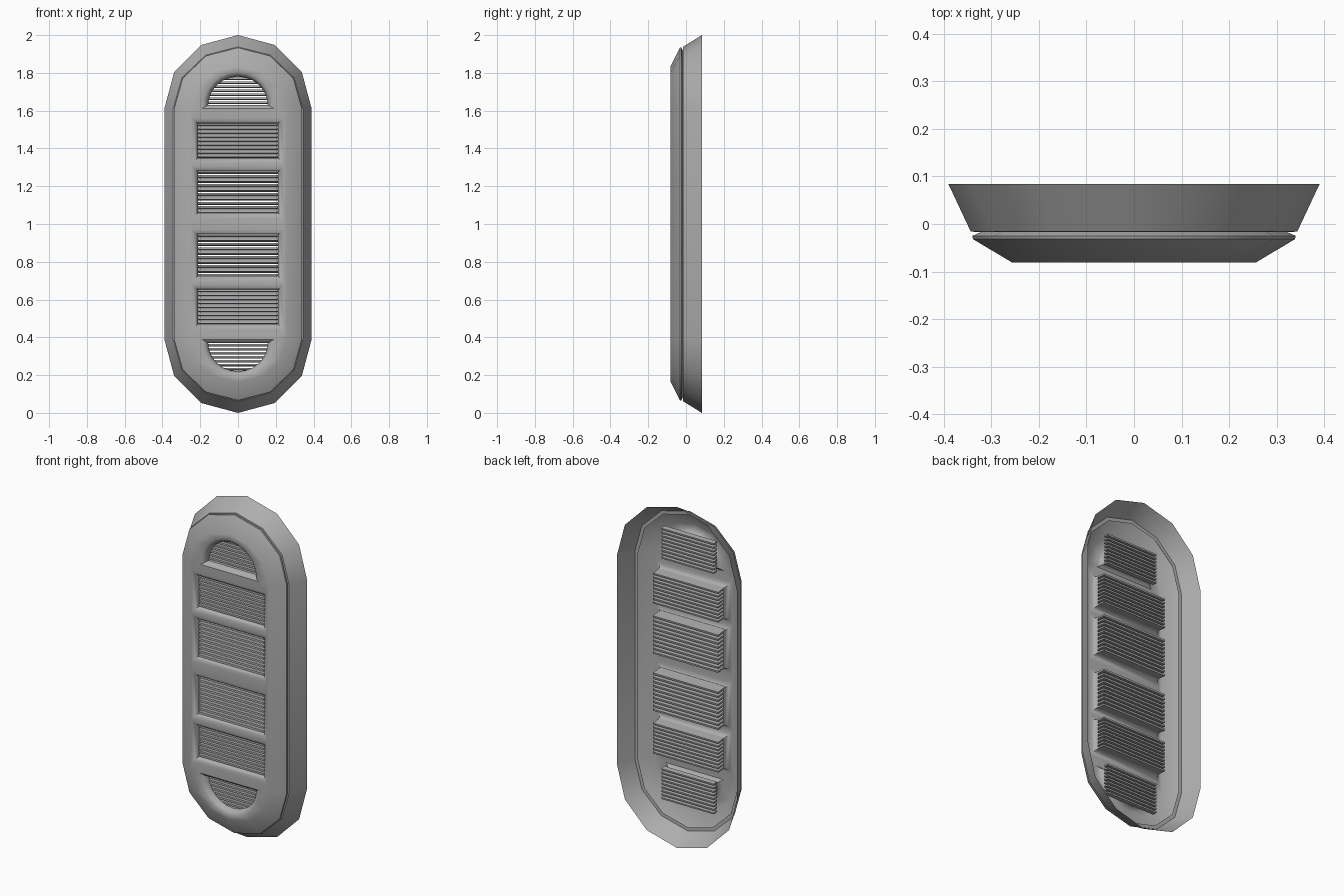
import bpy, bmesh, math
from mathutils import Matrix

cube = bpy.data.objects.get("Cube")
if cube:
    bpy.data.objects.remove(cube)


def material(name, value):
    m = bpy.data.materials.new(name)
    m.use_nodes = True
    m.diffuse_color = (value, value, value, 1)
    m.node_tree.nodes["Principled BSDF"].inputs["Base Color"].default_value = m.diffuse_color
    return m


grey = material("grey metal", 0.42)
MID, END = 1.0, 0.61      # centre height, distance from it to each end arc


def finish(bm, name):
    bmesh.ops.recalc_face_normals(bm, faces=bm.faces)
    mesh = bpy.data.meshes.new(name)
    bm.to_mesh(mesh)
    bm.free()
    mesh.materials.append(grey)
    ob = bpy.data.objects.new(name, mesh)
    bpy.context.collection.objects.link(ob)
    bpy.ops.object.select_all(action='DESELECT')
    ob.select_set(True)
    bpy.context.view_layer.objects.active = ob
    bpy.ops.object.shade_smooth_by_angle(angle=math.radians(33))
    return ob


def stadium(rx, rz):
    """Long outline with six-sided end arcs."""
    pts = []
    for side in (1, -1):
        for i in range(7):
            a = math.pi * i / 6
            pts.append((side * rx * math.cos(a), MID + side * (END + rz * math.sin(a))))
    return pts


def ring(bm, pts, y):
    return [bm.verts.new((x, y, z)) for x, z in pts]


def bridge(bm, a, b):
    n = len(a)
    for i in range(n):
        bm.faces.new((a[i], a[(i + 1) % n], b[(i + 1) % n], b[i]))


def loop_edges(bm, loop):
    found = []
    for a, b in zip(loop, loop[1:] + loop[:1]):
        found.append(bm.edges.get((a, b)) or bm.edges.new((a, b)))
    return found


def box_window(low, high):
    def outline(grow):
        w, a, b = 0.212 + grow, low - grow, high + grow
        return [(-w, a), (w, a), (w, b), (-w, b)]
    return outline


def arch_window(side):
    def outline(grow):
        pts = []
        for i in range(13):
            a = math.pi * i / 12
            z = 0.63 - grow * 0.6 + (0.15 + 1.5 * grow) * math.sin(a)
            pts.append(((0.158 + grow) * math.cos(a), MID + side * z))
        return pts
    return outline


# Flared surround, open at the back, with a groove before the front cover
bm = bmesh.new()
sections = [(0.39, 0.39, 0.084), (0.343, 0.328, -0.016), (0.322, 0.307, -0.017)]
rings = [ring(bm, stadium(rx, rz), y) for rx, rz, y in sections]
for a, b in zip(rings, rings[1:]):
    bridge(bm, a, b)
finish(bm, "outer_surround")

# Bevelled front cover with softly recessed windows
bands = [(0.06, 0.275), (0.35, 0.53)]
windows = []
for side in (1, -1):
    for a, b in bands:
        low, high = sorted((MID + side * a, MID + side * b))
        windows.append(box_window(low, high))
    windows.append(arch_window(side))

bm = bmesh.new()
sections = [(0.322, 0.307, -0.017), (0.34, 0.325, -0.025),
            (0.338, 0.323, -0.032), (0.256, 0.226, -0.081)]
rings = [ring(bm, stadium(rx, rz), y) for rx, rz, y in sections]
for a, b in zip(rings, rings[1:]):
    bridge(bm, a, b)
edges = loop_edges(bm, rings[-1])
for outline in windows:
    lip = [ring(bm, outline(g), y)
           for g, y in ((0.03, -0.081), (0.014, -0.074), (0.004, -0.062), (0, -0.045))]
    for a, b in zip(lip, lip[1:]):
        bridge(bm, a, b)
    edges += loop_edges(bm, lip[0])
bmesh.ops.triangle_fill(bm, edges=edges, use_beauty=True, normal=(0, -1, 0))
finish(bm, "front_cover")


# Louvre slats stacked behind every window
def slats(name, low, high, half, front, back, count):
    bm = bmesh.new()
    pitch = (high - low) / count
    for i in range(count):
        z = low + pitch * (i + 0.5)
        place = (Matrix.Translation((0, (front + back) / 2, z))
                 @ Matrix.Rotation(math.radians(-6), 4, 'X')
                 @ Matrix.Diagonal((2 * half, back - front, pitch * 0.45, 1)))
        bmesh.ops.create_cube(bm, size=1, matrix=place)
    finish(bm, name)


for side, label in ((1, "upper"), (-1, "lower")):
    rows = [("middle", 0.05, 0.285, 0.212, -0.065, 0.004, 10),
            ("outer", 0.345, 0.535, 0.212, -0.062, 0.004, 9),
            ("end", 0.61, 0.80, 0.17, -0.045, -0.015, 9)]
    for part, a, b, half, front, back, count in rows:
        low, high = sorted((MID + side * a, MID + side * b))
        slats(f"{label}_{part}_slats", low, high, half, front, back, count)
